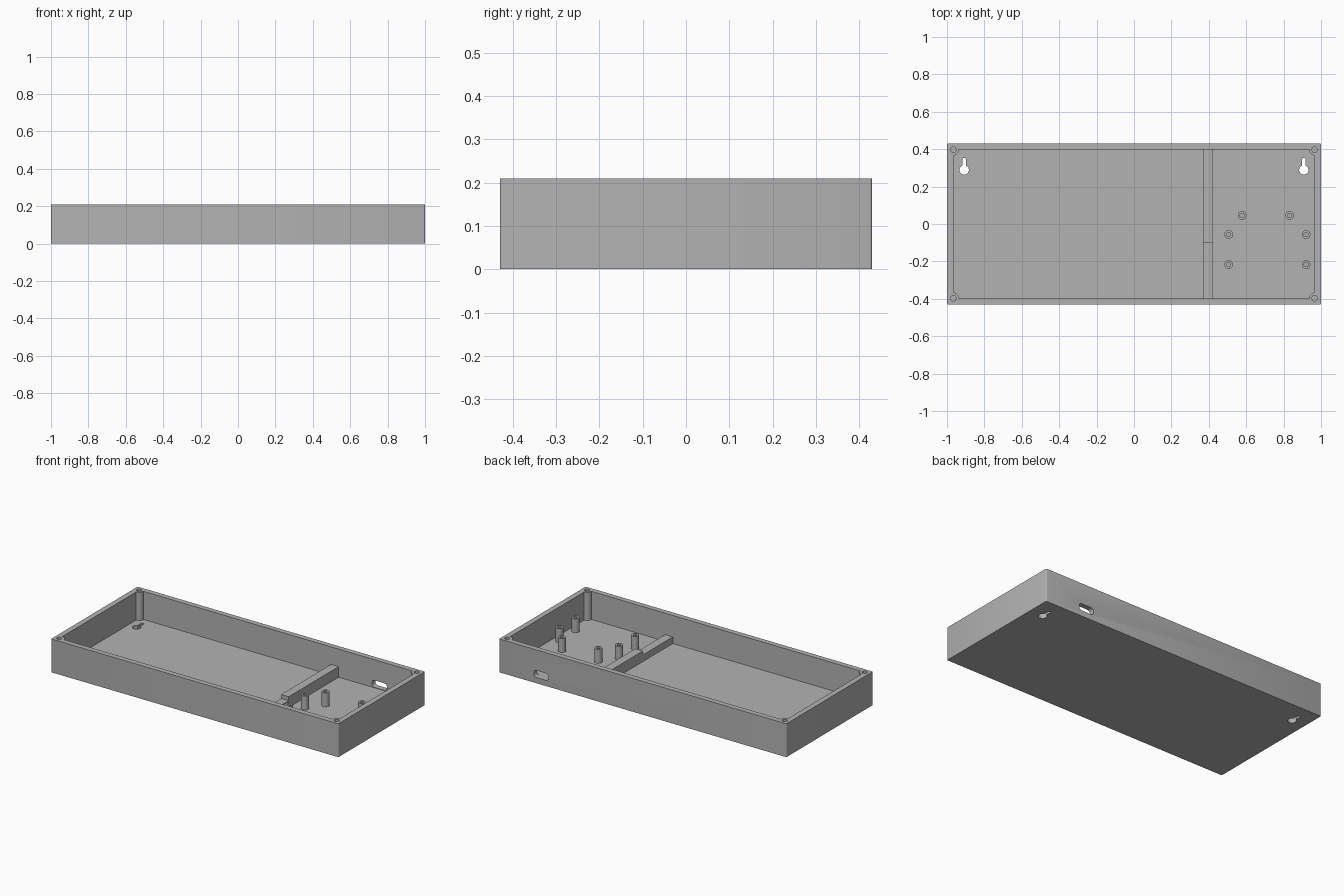
import bpy
import bmesh
from mathutils import Matrix, Vector

cube = bpy.data.objects.get("Cube")
if cube:
    bpy.data.objects.remove(cube, do_unlink=True)

WALL_X, WALL_Y, TOP, FLOOR = 0.966, 0.397, 0.21, 0.033

grey = bpy.data.materials.new("plain grey")
grey.use_nodes = True
grey.diffuse_color = (0.45, 0.45, 0.45, 1)
grey.node_tree.nodes["Principled BSDF"].inputs["Base Color"].default_value = (0.45, 0.45, 0.45, 1)


def to_object(name, bm):
    mesh = bpy.data.meshes.new(name)
    bm.to_mesh(mesh)
    bm.free()
    mesh.materials.append(grey)
    obj = bpy.data.objects.new(name, mesh)
    bpy.context.collection.objects.link(obj)
    return obj


def box(name, low, high, corner=0):
    low, high = Vector(low), Vector(high)
    bm = bmesh.new()
    bmesh.ops.create_cube(bm, size=1)
    for v in bm.verts:
        v.co = [(a + b) / 2 + c * (b - a) for a, b, c in zip(low, high, v.co)]
    if corner:
        edges = [e for e in bm.edges if abs(e.verts[0].co.z - e.verts[1].co.z) > 0.01]
        bmesh.ops.bevel(bm, geom=edges, offset=corner, segments=3, profile=0.5, affect='EDGES')
    return to_object(name, bm)


def cylinder(name, x, y, radius, z0, z1, sides=32):
    bm = bmesh.new()
    bmesh.ops.create_cone(bm, cap_ends=True, segments=sides, radius1=radius, radius2=radius,
                          depth=z1 - z0, matrix=Matrix.Translation((x, y, (z0 + z1) / 2)))
    return to_object(name, bm)


def activate(obj):
    bpy.ops.object.select_all(action='DESELECT')
    bpy.context.view_layer.objects.active = obj
    obj.select_set(True)


def combine(obj, tool, operation='DIFFERENCE'):
    # Apply one boolean and drop the tool
    mod = obj.modifiers.new("cut", 'BOOLEAN')
    mod.operation, mod.solver, mod.object = operation, 'EXACT', tool
    activate(obj)
    bpy.ops.object.modifier_apply(modifier=mod.name)
    bpy.data.objects.remove(tool, do_unlink=True)


def smooth(obj):
    activate(obj)
    bpy.ops.object.shade_smooth_by_angle(angle=0.6)


corners = [(sx * WALL_X, sy * WALL_Y) for sx in (-1, 1) for sy in (-1, 1)]

# Cavity, leaving a round screw boss in every corner
cavity = box("cavity", (-WALL_X, -WALL_Y, FLOOR), (WALL_X, WALL_Y, 0.3))
for x, y in corners:
    combine(cavity, cylinder("boss", x, y, 0.03, 0, 0.4))

# Open tray with screw holes
tray = box("tray", (-1, -0.43, 0), (1, 0.43, TOP), corner=0.006)
combine(tray, cavity)
for x, y in corners:
    combine(tray, cylinder("screw_hole", x, y, 0.015, 0.06, 0.3))

# Keyhole hangers through the floor
for x in (-0.908, 0.908):
    combine(tray, cylinder("keyhole_head", x, 0.289, 0.025, -0.1, 0.1))
    combine(tray, box("keyhole_neck", (x - 0.009, 0.289, -0.1), (x + 0.009, 0.345, 0.1)))
    combine(tray, cylinder("keyhole_end", x, 0.345, 0.009, -0.1, 0.1))

# Rounded cable port through the back wall
port = box("port", (0.655, -0.2, 0.036), (0.759, 0.2, 0.08), corner=0.015)
bm = bmesh.new()
bmesh.ops.create_cube(bm, size=1)
for v in bm.verts:
    v.co = (v.co.x * 0.104, v.co.y * 0.044, v.co.z * 0.2)
bmesh.ops.bevel(bm, geom=[e for e in bm.edges if abs(e.verts[0].co.z - e.verts[1].co.z) > 0.1],
                offset=0.018, segments=6, profile=0.5, affect='EDGES')
bm.transform(Matrix.Translation((0.707, 0.43, 0.058)) @ Matrix.Rotation(1.570796, 4, 'X'))
bpy.data.objects.remove(port, do_unlink=True)
combine(tray, to_object("port", bm))
smooth(tray)

# Stepped divider, taller toward the back
box("divider_back", (0.37, -0.1, FLOOR - 0.01), (0.423, WALL_Y + 0.005, 0.1))
box("divider_front", (0.37, -WALL_Y - 0.005, FLOOR - 0.01), (0.423, -0.1, 0.075))

# Hollow circuit board standoffs
spots = [(0.578, 0.046), (0.832, 0.046), (0.506, -0.056),
         (0.92, -0.056), (0.506, -0.217), (0.92, -0.217)]
for i, (x, y) in enumerate(spots):
    post = cylinder(f"standoff_{i + 1}", x, y, 0.023, FLOOR - 0.01, 0.12)
    combine(post, cylinder("pilot_hole", x, y, 0.011, FLOOR, 0.2))
    smooth(post)
